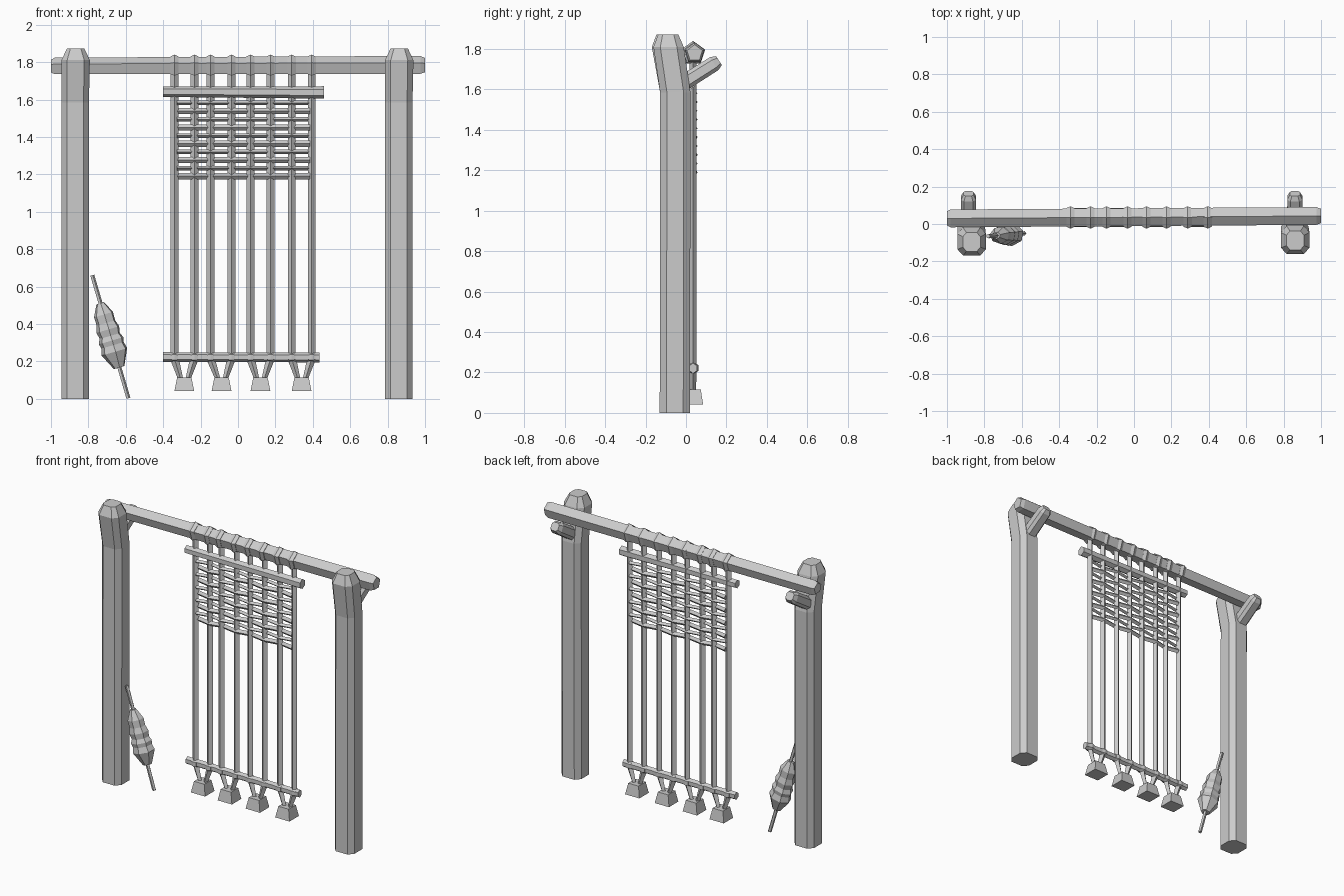
import bpy, bmesh, math
from mathutils import Vector as V

if "Cube" in bpy.data.objects:
    bpy.data.objects.remove(bpy.data.objects["Cube"])

grey = bpy.data.materials.new("plain grey")
grey.diffuse_color = (0.6, 0.6, 0.6, 1)
grey.use_nodes = True
grey.node_tree.nodes["Principled BSDF"].inputs["Base Color"].default_value = grey.diffuse_color
X, Y, Z = V((1, 0, 0)), V((0, 1, 0)), V((0, 0, 1))


def ngon(n, phase=0.0):
    return [(math.cos(phase + 2 * math.pi * i / n), math.sin(phase + 2 * math.pi * i / n)) for i in range(n)]


OCT = [(1, -.55), (1, .55), (.6, 1), (-.6, 1), (-1, .55), (-1, -.55), (-.6, -1), (.6, -1)]
PENT = ngon(5, math.pi / 2)
DIAMOND = ngon(4)
SQUARE = [(1, 1), (-1, 1), (-1, -1), (1, -1)]


def loft(name, rings, section, u=X, v=Y):
    """Each ring is (centre, half width along u, half width along v)."""
    bm = bmesh.new()
    loops = [[bm.verts.new(V(c) + u * (a * ru) + v * (b * rv)) for a, b in section] for c, ru, rv in rings]
    n = len(section)
    for lo, hi in zip(loops, loops[1:]):
        for i in range(n):
            bm.faces.new((lo[i], lo[(i + 1) % n], hi[(i + 1) % n], hi[i]))
    bm.faces.new(loops[0][::-1])
    bm.faces.new(loops[-1])
    bmesh.ops.recalc_face_normals(bm, faces=bm.faces)
    me = bpy.data.meshes.new(name)
    bm.to_mesh(me)
    bm.free()
    me.materials.append(grey)
    ob = bpy.data.objects.new(name, me)
    bpy.context.collection.objects.link(ob)
    return ob


# Forked uprights: bent post plus short branch that carries the beam
for side, x, top_x, y in (("left", -.87, -.868, 0), ("right", .86, .862, .008)):
    loft(side + "_post", [
        ((x, -.055, 0), .073, .075),
        ((x, -.053, 1.585), .073, .075),
        ((top_x, -.094 + y, 1.81), .076, .075),
        ((top_x, -.096 + y, 1.872), .047, .05)], OCT)
    bx = -.885 if side == "left" else .86
    loft(side + "_fork", [
        ((bx, -.04, 1.615), .042, .040),
        ((bx, .14, 1.728), .040, .038),
        ((bx, .163, 1.743), .027, .026)], OCT, X, V((0, -.535, .845)))

# Cross beam
loft("beam", [
    ((-1, .030, 1.775), .040, .037),
    ((-.98, .030, 1.775), .050, .049),
    ((.975, .043, 1.780), .050, .053),
    ((1, .043, 1.780), .040, .042)], PENT, Y, Z)

# Warp threads with loops round the beam
WX = [-.34, -.233, -.147, -.035, .067, .174, .287, .394]
WY = .035
for i, x in enumerate(WX):
    loft(f"beam_loop_{i}", [
        ((x - .022, WY, 1.778), .052, .052),
        ((x, WY, 1.778), .063, .062),
        ((x + .022, WY, 1.778), .052, .052)], PENT, Y, Z)
    loft(f"warp_thread_{i}", [
        ((x, WY, .2), .021, .018),
        ((x, WY, 1.75), .021, .018)], DIAMOND)
    # knot over the lower bar
    loft(f"bar_knot_{i}", [
        ((x - .02, WY, .222), .025, .025),
        ((x, WY, .222), .031, .03),
        ((x + .02, WY, .222), .025, .025)], ngon(6, math.pi / 6), Y, Z)

# Heading bar and lower bar
loft("heading_bar", [
    ((-.40, .027, 1.642), .028, .028),
    ((.46, .027, 1.638), .030, .033)], ngon(6, math.pi / 6), Y, Z)
loft("lower_bar", [
    ((-.40, WY, .223), .022, .026),
    ((.435, WY, .221), .022, .026)], ngon(6, math.pi / 6), Y, Z)

# Woven weft rows, passing alternately before and behind the warp
for r in range(10):
    z = 1.19 + r * .0435
    xs = [-.325] + WX[1:-1] + [.385]
    fat = .0165 if r % 2 == 0 else .012
    loft(f"weft_row_{r}", [
        ((x, WY + .009 * (-1) ** (r + j), z), .014, fat) for j, x in enumerate(xs)],
        DIAMOND, Y, Z)

# Loom weights, each hung from two threads
for i, wx in enumerate((-.287, -.088, .12, .34)):
    loft(f"loom_weight_{i}", [
        ((wx, WY, .041), .053, .050),
        ((wx, WY, .115), .038, .038)], SQUARE)
    for k, s in ((0, -1), (1, 1)):
        loft(f"weight_cord_{i}_{k}", [
            ((WX[2 * i + k], WY, .215), .024, .018),
            ((wx + s * .02, WY, .105), .014, .014)], DIAMOND)

# Spindle leaning on the left post
foot, tip = V((-.587, -.05, 0.003)), V((-.78, -.065, .66))
axis = (tip - foot).normalized()
su = Y.cross(axis).normalized()
sv = axis.cross(su)
loft("spindle_stick", [(foot, .012, .012), (tip, .012, .012)], ngon(5), su, sv)
wool = [(.165, .030), (.25, .074), (.285, .064), (.31, .070), (.335, .058),
        (.37, .065), (.405, .053), (.45, .054), (.51, .022)]
loft("spindle_wool", [(foot.lerp(tip, z / .66), r, r * .85) for z, r in wool], ngon(7, .3), su, sv)
